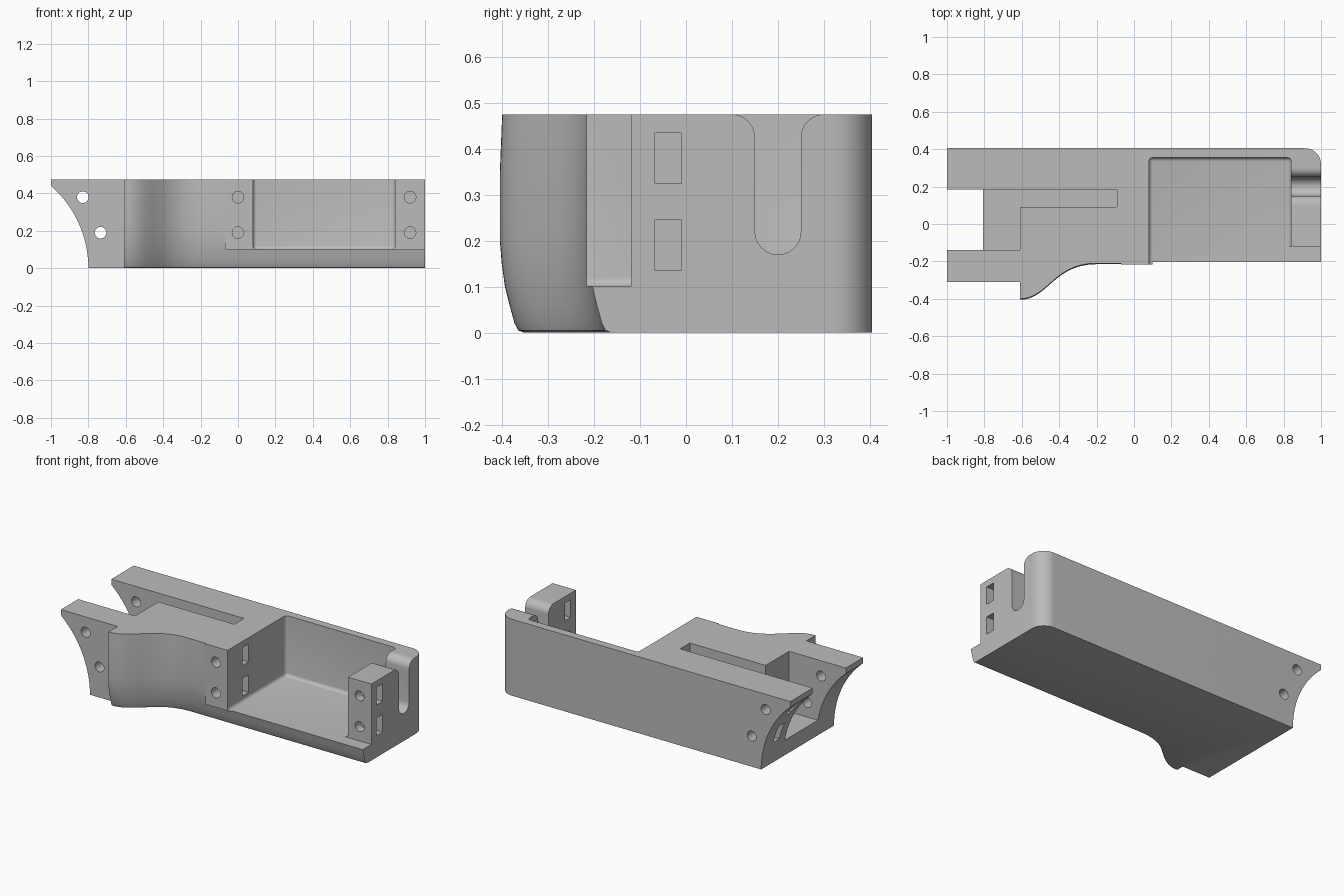
import bpy, bmesh, math

if "Cube" in bpy.data.objects:
    bpy.data.objects.remove(bpy.data.objects["Cube"], do_unlink=True)

TOP, FLOOR, OUT = 0.475, 0.1, 0.8

grey = bpy.data.materials.new("plain grey")
grey.use_nodes = True
grey.diffuse_color = (0.5, 0.5, 0.5, 1)
grey.node_tree.nodes["Principled BSDF"].inputs["Base Color"].default_value = (0.5, 0.5, 0.5, 1)


def finish(name, bm):
    bmesh.ops.recalc_face_normals(bm, faces=bm.faces)
    mesh = bpy.data.meshes.new(name)
    bm.to_mesh(mesh)
    bm.free()
    mesh.materials.append(grey)
    obj = bpy.data.objects.new(name, mesh)
    bpy.context.collection.objects.link(obj)
    return obj


def loft(name, rings):
    bm = bmesh.new()
    loops = [[bm.verts.new(p) for p in ring] for ring in rings]
    n = len(loops[0])
    for low, high in zip(loops, loops[1:]):
        for i in range(n):
            j = (i + 1) % n
            bm.faces.new((low[i], low[j], high[j], high[i]))
    bm.faces.new(loops[0][::-1])
    bm.faces.new(loops[-1])
    return finish(name, bm)


def prism(name, pts, axis, a, b):
    place = {"x": lambda p, t: (t, p[0], p[1]),
             "y": lambda p, t: (p[0], t, p[1]),
             "z": lambda p, t: (p[0], p[1], t)}[axis]
    return loft(name, [[place(p, t) for p in pts] for t in (a, b)])


def box(name, x, y, z, round_by=0):
    obj = prism(name, [(x[0], y[0]), (x[1], y[0]), (x[1], y[1]), (x[0], y[1])], "z", *z)
    if round_by:
        bm = bmesh.new()
        bm.from_mesh(obj.data)
        bmesh.ops.bevel(bm, geom=bm.edges[:], offset=round_by, segments=4,
                        profile=0.5, affect="EDGES")
        bm.to_mesh(obj.data)
        bm.free()
    return obj


def arc(cx, cy, r, start, end, n=12):
    angles = [math.radians(start + (end - start) * i / n) for i in range(n + 1)]
    return [(cx + r * math.cos(a), cy + r * math.sin(a)) for a in angles]


def combine(target, tool, operation="DIFFERENCE"):
    mod = target.modifiers.new("combine", "BOOLEAN")
    mod.operation, mod.solver, mod.object = operation, "EXACT", tool
    bpy.ops.object.select_all(action="DESELECT")
    bpy.context.view_layer.objects.active = target
    target.select_set(True)
    bpy.ops.object.modifier_apply(modifier=mod.name)
    bpy.data.objects.remove(tool, do_unlink=True)


# Plan outline: fixed back part, and a front edge with the swelling grip lobe
back = [(-0.61, -0.31), (-1, -0.31), (-1, 0.405)] + arc(0.915, 0.32, 0.085, 90, 0)
start, h1, h2, end = (-0.61, -0.405), (-0.46, -0.405), (-0.43, -0.215), (-0.2, -0.215)
front = [(1, -0.215)]
for i in range(25):
    t = 1 - i / 24
    w = ((1 - t) ** 3, 3 * t * (1 - t) ** 2, 3 * t * t * (1 - t), t ** 3)
    front.append(tuple(sum(k * p[a] for k, p in zip(w, (start, h1, h2, end))) for a in (0, 1)))

# The front edge curls inwards towards the bottom
curl = [(0, 0.053), (0.005, 0.04), (0.02, 0.032), (0.06, 0.021), (FLOOR, 0.011),
        (0.15, 0.004), (0.2, 0), (0.35, 0), (TOP, 0.005)]
body = loft("body", [[(x, y, z) for x, y in back] + [(x, y + d, z) for x, y in front]
                     for z, d in curl])

# Flat screw pad beside the tray
combine(body, box("pad", (-0.07, 0.1), (-0.217, -0.1), (FLOOR, TOP)), "UNION")

# Open tray, and the ledge in front of the end post
combine(body, box("tray_cut", (0.08, 0.84), (-0.6, 0.355), (FLOOR, OUT), 0.02))
combine(body, box("ledge_cut", (0.8, 1.2), (-0.6, -0.12), (FLOOR, OUT)))

# Gap between the two arms with the narrow slot running on from it
combine(body, prism("arm_gap_cut", [(-1.2, -0.14), (-0.61, -0.14), (-0.61, 0.09),
                                    (-0.09, 0.09), (-0.09, 0.185), (-1.2, 0.185)],
                    "z", FLOOR, OUT))

# Concave end of the arms
radius = 0.584
sweep = math.degrees(math.asin(0.44 / radius))
combine(body, prism("end_cut", [(-1.2, -0.1), (-0.8, -0.1)]
                    + arc(-0.8 - radius, 0, radius, 0, sweep, 20) + [(-1.2, 0.44)],
                    "y", -0.7, 0.7))

# Cable slot with flared mouth
combine(body, prism("cable_slot_cut", [(0.1, 0.6)] + arc(0.1, 0.425, 0.05, 90, 0)
                    + arc(0.2, 0.22, 0.05, 180, 360)
                    + arc(0.3, 0.425, 0.05, 180, 90) + [(0.3, 0.6)], "x", 0.8, 1.2))

# Screw holes and nut pockets, upper and lower
for z, arm_x in ((0.19, -0.735), (0.38, -0.83)):
    height = (z - 0.055, z + 0.055)
    for x, y_end in ((arm_x, 0.6), (0, 0.03), (0.92, 0.03)):
        combine(body, prism("screw_cut", arc(x, z, 0.031, 0, 345, 23), "y", -0.6, y_end))
    combine(body, box("post_nut_cut", (0.8, 1.2), (-0.068, -0.01), height))
    combine(body, box("pad_nut_cut", (-0.04, 0.2), (-0.068, -0.01), height))
    combine(body, box("arm_nut_cut", (-1.2, arm_x + 0.04), (0.25, 0.308), height))

bpy.ops.object.shade_smooth_by_angle(angle=math.radians(30))
